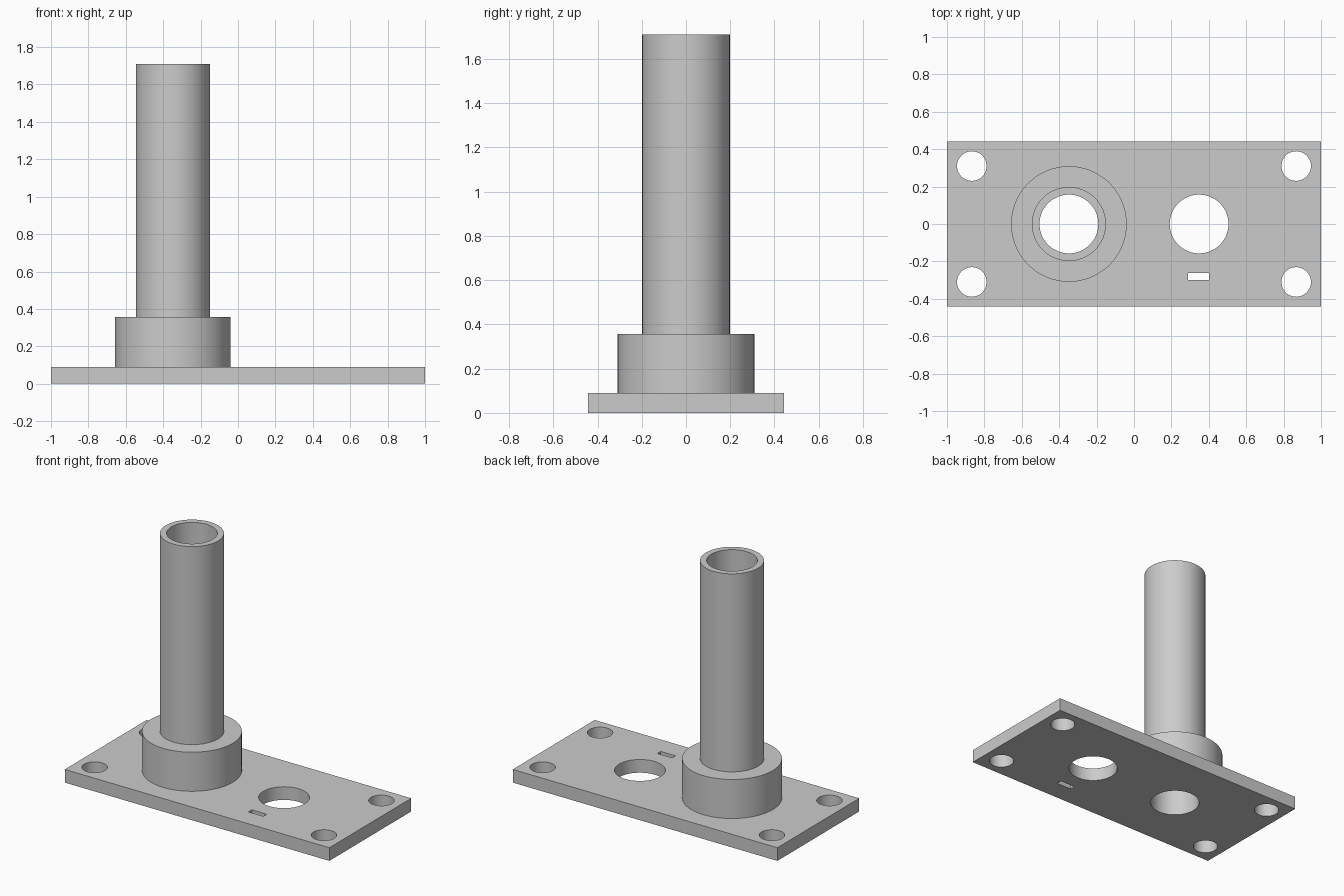
import bpy
import bmesh
from math import radians, tau
from mathutils import Matrix, Vector

cube = bpy.data.objects.get("Cube")
if cube:
    bpy.data.objects.remove(cube, do_unlink=True)

SEGMENTS = 96
PLATE_TOP = 0.09
BORE_X = 0.348
BORE_RADIUS = 0.157

grey = bpy.data.materials.new("light grey")
grey.use_nodes = True
grey.diffuse_color = (0.6, 0.6, 0.6, 1)
grey.node_tree.nodes["Principled BSDF"].inputs["Base Color"].default_value = (0.6, 0.6, 0.6, 1)


def make_object(name, bm):
    bmesh.ops.recalc_face_normals(bm, faces=bm.faces)
    mesh = bpy.data.meshes.new(name)
    bm.to_mesh(mesh)
    bm.free()
    mesh.materials.append(grey)
    obj = bpy.data.objects.new(name, mesh)
    bpy.context.collection.objects.link(obj)
    return obj


def add_box(bm, size, centre):
    bmesh.ops.create_cube(bm, size=1, matrix=Matrix.LocRotScale(centre, None, size))


def add_drill(bm, x, y, radius):
    bmesh.ops.create_cone(bm, cap_ends=True, segments=SEGMENTS, radius1=radius,
                          radius2=radius, depth=1, matrix=Matrix.Translation((x, y, 0)))


def smooth(obj):
    bpy.ops.object.select_all(action="DESELECT")
    obj.select_set(True)
    bpy.context.view_layer.objects.active = obj
    bpy.ops.object.shade_smooth_by_angle(angle=radians(30))


# Base plate
bm = bmesh.new()
add_box(bm, Vector((2, 0.884, PLATE_TOP)), Vector((0, 0, PLATE_TOP / 2)))
plate = make_object("base_plate", bm)

# Corner bolt holes, two main bores and the small slot
bm = bmesh.new()
for side in (-1, 1):
    add_drill(bm, side * BORE_X, 0, BORE_RADIUS)
    for end in (-1, 1):
        add_drill(bm, side * 0.867, end * 0.31, 0.079)
add_box(bm, Vector((0.112, 0.037, 1)), Vector((BORE_X - 0.003, -0.281, 0)))
cutter = make_object("hole_cutter", bm)
cutter.hide_render = True

holes = plate.modifiers.new("holes", "BOOLEAN")
holes.operation = "DIFFERENCE"
holes.solver = "EXACT"
holes.object = cutter
bpy.context.view_layer.objects.active = plate
bpy.ops.object.modifier_apply(modifier=holes.name)
bpy.data.objects.remove(cutter, do_unlink=True)
smooth(plate)

# Collar and hollow tube, turned from one closed section
section = [(BORE_RADIUS, PLATE_TOP), (0.309, PLATE_TOP), (0.309, 0.357),
           (0.198, 0.357), (0.198, 1.71), (BORE_RADIUS, 1.71)]
bm = bmesh.new()
ring = [bm.verts.new((r, 0, z)) for r, z in section]
edges = [bm.edges.new((a, b)) for a, b in zip(ring, ring[1:] + ring[:1])]
bmesh.ops.spin(bm, geom=ring + edges, cent=(0, 0, 0), axis=(0, 0, 1),
               angle=tau, steps=SEGMENTS, use_merge=True)
bmesh.ops.remove_doubles(bm, verts=bm.verts, dist=0.0001)
bmesh.ops.translate(bm, verts=bm.verts, vec=(-BORE_X, 0, 0))
smooth(make_object("collared_tube", bm))
